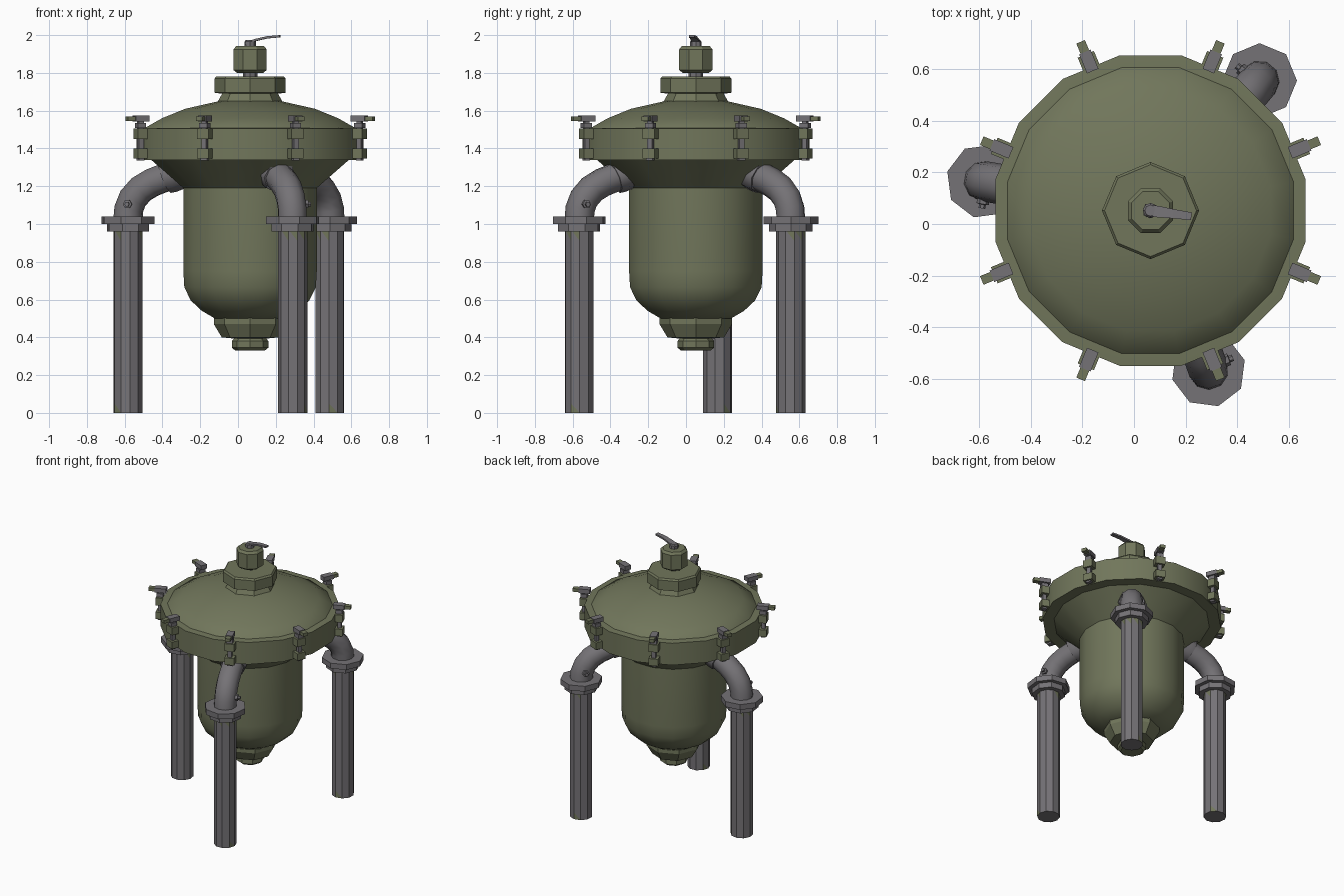
import bpy, bmesh, math
from mathutils import Matrix, Vector

if "Cube" in bpy.data.objects:
    bpy.data.objects.remove(bpy.data.objects["Cube"])

CX, CY = 0.064, 0.052          # vessel axis


def material(name, rgb):
    m = bpy.data.materials.new(name)
    m.diffuse_color = (*rgb, 1)
    m.use_nodes = True
    m.node_tree.nodes["Principled BSDF"].inputs["Base Color"].default_value = m.diffuse_color
    return m


GREEN = material("olive green paint", (0.165, 0.182, 0.105))
GREY = material("bare grey steel", (0.178, 0.17, 0.182))


def finish(name, bm, mats, matrix=Matrix(), smooth=35):
    bmesh.ops.remove_doubles(bm, verts=bm.verts, dist=1e-5)
    bmesh.ops.recalc_face_normals(bm, faces=bm.faces)
    me = bpy.data.meshes.new(name)
    bm.to_mesh(me)
    bm.free()
    for m in mats:
        me.materials.append(m)
    ob = bpy.data.objects.new(name, me)
    bpy.context.collection.objects.link(ob)
    ob.matrix_world = matrix
    if smooth:
        bpy.ops.object.select_all(action='DESELECT')
        ob.select_set(True)
        bpy.context.view_layer.objects.active = ob
        bpy.ops.object.shade_smooth_by_angle(angle=math.radians(smooth))
    return ob


def skin(bm, rings):
    """Join rings of points with quads and cap both ends."""
    rows = [[bm.verts.new(p) for p in r] for r in rings]
    n = len(rows[0])
    for a, b in zip(rows, rows[1:]):
        for i in range(n):
            j = (i + 1) % n
            bm.faces.new((a[i], a[j], b[j], b[i]))
    bm.faces.new(rows[0])
    bm.faces.new(rows[-1])


def lathe(name, profile, sides, mat, matrix, turn=0.0, smooth=35):
    bm = bmesh.new()
    skin(bm, [[(r * math.cos(turn + i * math.tau / sides), r * math.sin(turn + i * math.tau / sides), z)
               for i in range(sides)] for r, z in profile])
    return finish(name, bm, [mat], matrix, smooth)


def tube(name, path, radii, sides, mat, matrix):
    """Sweep a circle along a path lying in the xz plane."""
    bm, rings = bmesh.new(), []
    pts = [Vector((x, 0, z)) for x, z in path]
    for k, p in enumerate(pts):
        t = (pts[min(k + 1, len(pts) - 1)] - pts[max(k - 1, 0)]).normalized()
        u, v = Vector((0, 1, 0)), Vector((0, 1, 0)).cross(t)
        rings.append([p + radii[k] * (u * math.cos(a) + v * math.sin(a))
                      for a in (i * math.tau / sides for i in range(sides))])
    skin(bm, rings)
    return finish(name, bm, [mat], matrix, 50)


def boxes(name, parts, matrix, mats=(GREEN, GREY)):
    """Several boxes (centre, size, material index) in one object."""
    bm = bmesh.new()
    for c, s, mi in parts:
        new = bmesh.ops.create_cube(bm, size=1, matrix=Matrix.Translation(c) @ Matrix.Diagonal((*s, 1)))
        for f in {f for v in new['verts'] for f in v.link_faces}:
            f.material_index = mi
    return finish(name, bm, mats, matrix, 0)


axis = Matrix.Translation((CX, CY, 0))
half = math.pi / 16

# Vessel: tank, flange band and domed lid
lathe("tank", [(0.19, 0.50), (0.26, 0.54), (0.32, 0.595), (0.355, 0.665), (0.36, 0.75), (0.36, 1.19),
               (0.40, 1.225), (0.54, 1.345)], 16, GREEN, axis, half, 40)
lathe("flange_band", [(0.52, 1.34), (0.613, 1.34), (0.613, 1.505), (0.56, 1.51)], 16, GREEN, axis, half, 30)
lathe("lid", [(0.57, 1.50), (0.565, 1.51), (0.475, 1.56), (0.35, 1.61), (0.17, 1.65), (0.05, 1.655)],
      16, GREEN, axis, half, 40)

# Drain under the tank
lathe("drain_collar", [(0.10, 0.395), (0.15, 0.40), (0.192, 0.47), (0.192, 0.508), (0.10, 0.51)], 8, GREEN, axis, 0, 20)
lathe("drain_plug", [(0.078, 0.33), (0.097, 0.345), (0.097, 0.38), (0.08, 0.40)], 8, GREEN, axis, 0, 20)

# Valve on top
lathe("valve_neck", [(0.17, 1.63), (0.17, 1.65), (0.145, 1.695)], 8, GREEN, axis, 0, 20)
lathe("valve_collar", [(0.15, 1.69), (0.188, 1.695), (0.188, 1.77), (0.178, 1.782)], 8, GREEN, axis, 0, 20)
lathe("valve_stem", [(0.038, 1.77), (0.038, 1.82)], 8, GREY, axis)
lathe("valve_knob", [(0.075, 1.80), (0.095, 1.815), (0.095, 1.925), (0.08, 1.942)], 8, GREEN, axis, half * 2, 20)
lathe("lever_pivot", [(0.03, 1.93), (0.03, 1.965), (0.022, 1.975)], 8, GREY, axis)

# Lever: flat bent strip rising outward
bm = bmesh.new()
skin(bm, [[(x, -w, z), (x, w, z), (x, w, z + 0.012), (x, -w, z + 0.012)]
          for x, z, w in ((-0.025, 1.95, 0.022), (0.03, 1.968, 0.022), (0.09, 1.982, 0.018), (0.16, 1.988, 0.015))])
finish("lever", bm, [GREY], axis @ Matrix.Rotation(math.radians(-8), 4, 'Z'), 0)

# Three legs with elbows
LEG_R = 0.657
for n, deg in enumerate((50, 170, 290), 1):
    spin = axis @ Matrix.Rotation(math.radians(deg), 4, 'Z')
    foot = spin @ Matrix.Translation((LEG_R, 0, 0))

    leg = lathe(f"leg_{n}", [(0.078, 0), (0.078, 0.05), (0.078, 0.91), (0.078, 0.97)], 10, GREY, foot)
    leg.data.materials.append(GREEN)
    # Leftover paint: split the end bands into triangles and colour some of them
    bm = bmesh.new()
    bm.from_mesh(leg.data)
    bands = [f for f in bm.faces if len(f.verts) == 4 and not 0.1 < f.calc_center_median().z < 0.9]
    for f in bmesh.ops.triangulate(bm, faces=bands)['faces']:
        c = f.calc_center_median()
        a = math.atan2(c.y, c.x) % math.tau
        upper_half = c.z > 0.935
        if (upper_half and int(a * 10 / math.tau) % 4 < 2) or (c.z < 0.025 and int(a * 10 / math.tau) in (1, 6)):
            f.material_index = 1
    bm.to_mesh(leg.data)
    bm.free()

    lathe(f"leg_flange_{n}", [(0.07, 0.96), (0.115, 0.96), (0.115, 1.0), (0.145, 1.0), (0.145, 1.04), (0.07, 1.04)],
          8, GREY, foot, math.radians(-5), 20)
    tube(f"elbow_{n}", [(LEG_R, 1.02), (0.652, 1.08), (0.63, 1.135), (0.585, 1.185), (0.525, 1.22), (0.33, 1.295)],
         [0.078] * 6, 10, GREY, spin)
    tube(f"elbow_collar_{n}", [(0.46, 1.246), (0.43, 1.258), (0.38, 1.278)], [0.088, 0.094, 0.094], 8, GREY, spin)

    # Nipple on the side of the elbow
    side = foot @ Matrix.Translation((-0.012, 0.06, 1.105)) @ Matrix.Rotation(-math.pi / 2, 4, 'X')
    lathe(f"elbow_nipple_{n}", [(0.024, 0), (0.024, 0.028), (0.013, 0.03), (0.013, 0.045)], 6, GREY, side, 0, 20)

# Eight lid clamps around the band
for n in range(8):
    at = axis @ Matrix.Rotation(math.radians(22.5 + 45 * n), 4, 'Z')
    boxes(f"clamp_{n + 1}", [
        ((0.615, 0, 1.373), (0.08, 0.068, 0.052), 0),     # lower lug
        ((0.615, 0, 1.478), (0.08, 0.068, 0.056), 0),     # upper lug
        ((0.628, 0, 1.352), (0.030, 0.036, 0.034), 1),    # pin foot
        ((0.628, 0, 1.45), (0.026, 0.028, 0.20), 1),      # swing bolt
        ((0.628, 0, 1.522), (0.046, 0.046, 0.026), 1),    # nut
        ((0.625, 0, 1.558), (0.08, 0.048, 0.032), 1),     # handle hub
        ((0.680, 0, 1.558), (0.055, 0.036, 0.024), 0),    # handle tip
    ], at)
